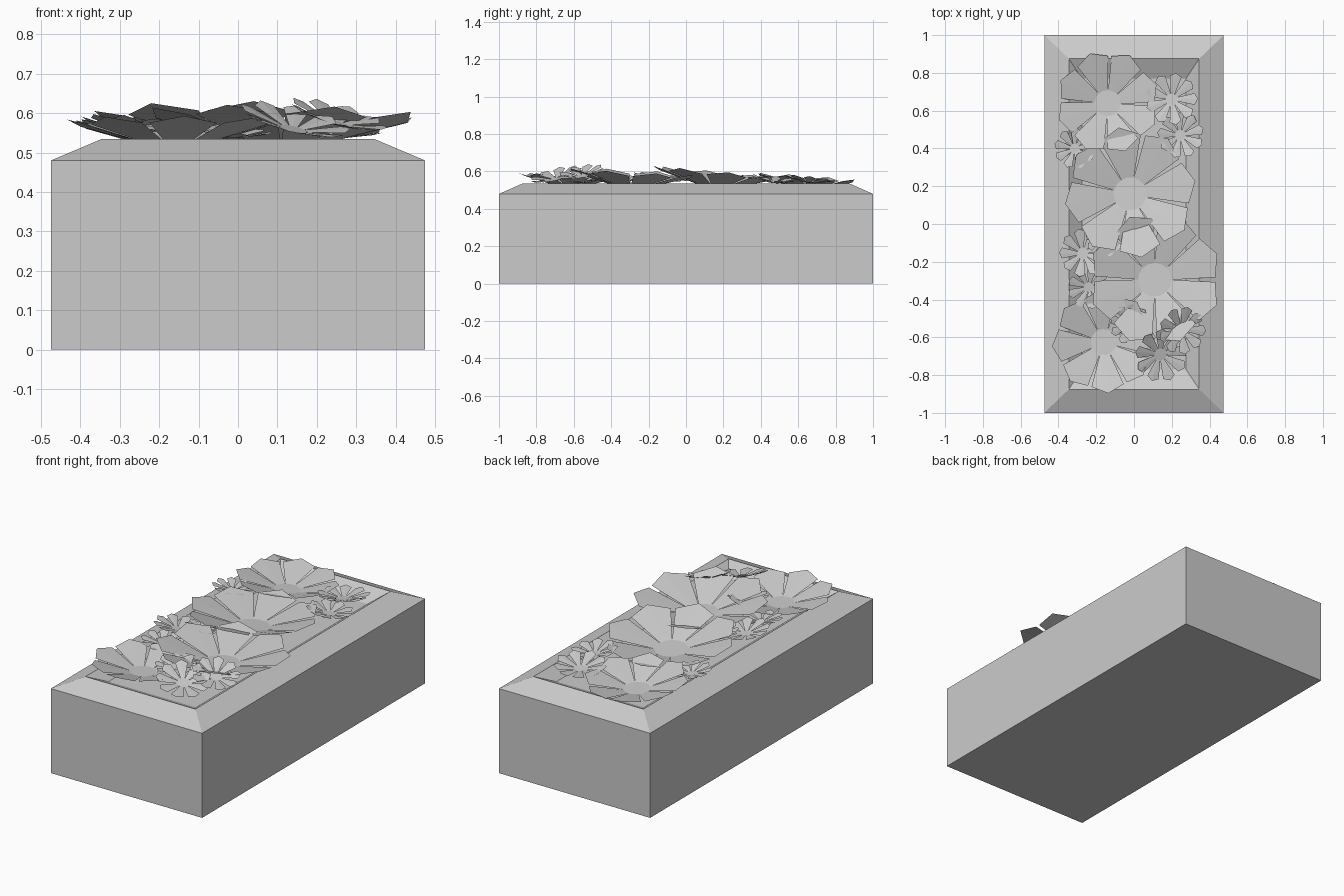
import bpy, math
from mathutils import Euler, Vector

if "Cube" in bpy.data.objects:
    bpy.data.objects.remove(bpy.data.objects["Cube"])


def mesh_object(name, verts, faces):
    mesh = bpy.data.meshes.new(name)
    mesh.from_pydata(verts, [], faces)
    mesh.update()
    obj = bpy.data.objects.new(name, mesh)
    bpy.context.collection.objects.link(obj)
    return obj


# Planter box: stacked rectangles form walls, sloped rim and recessed bed
rings = [(0.475, 1.0, 0.0), (0.475, 1.0, 0.48),
         (0.345, 0.875, 0.535), (0.275, 0.77, 0.485)]
verts, faces = [], [(3, 2, 1, 0)]
for x, y, z in rings:
    verts += [(-x, -y, z), (x, -y, z), (x, y, z), (-x, y, z)]
for r in range(len(rings) - 1):
    for i in range(4):
        j = (i + 1) % 4
        faces.append((4 * r + i, 4 * r + j, 4 * r + 4 + j, 4 * r + 4 + i))
last = 4 * (len(rings) - 1)
faces.append(tuple(range(last, last + 4)))
mesh_object("planter_box", verts, faces)


def flower(name, loc, radius, petals, fill, core, slope, tilt, spin):
    """Shallow cup of creased, pointed petals round a flat centre."""
    rot = Euler((math.radians(tilt[0]), math.radians(tilt[1]), 0)).to_matrix()
    rise = math.tan(math.radians(slope))
    step = 2 * math.pi / petals
    verts, faces = [], []

    def add(rad, ang, lift=0.0):
        z = max(rad - core, 0) * radius * rise + lift * radius
        p = Vector((rad * radius * math.cos(ang), rad * radius * math.sin(ang), z))
        verts.append(rot @ p + Vector(loc))
        return len(verts) - 1

    centre = []
    for k in range(petals):
        a = math.radians(spin) + k * step
        half = step / 2
        b0, bm, b1 = add(core, a - half), add(core, a), add(core, a + half)
        s0, s1 = add(0.9, a - half * fill), add(0.9, a + half * fill)
        tip = add(1.0, a, 0.03)
        faces += [(b0, s0, tip, bm), (bm, tip, s1, b1)]
        centre += [b0, bm]
    faces.append(tuple(centre))
    return mesh_object(name, verts, faces)


# Large blossoms: location, radius, tilt, spin
large = [((-0.02, 0.16, 0.52), 0.35, (-5, 0), 10),
         ((0.11, -0.295, 0.52), 0.355, (-3, 1), 22),
         ((-0.14, 0.64, 0.51), 0.275, (-4, 1), 20),
         ((-0.16, -0.625, 0.52), 0.275, (-2, 0), 5)]
for i, (loc, r, tilt, spin) in enumerate(large):
    flower(f"large_flower_{i + 1}", loc, r, 8, 0.9, 0.25, 15, tilt, spin)

# Small blossoms tucked between the large ones
small = [((0.20, 0.66, 0.54), 0.14, (-6, -3), 0),
         ((0.245, 0.47, 0.54), 0.125, (-5, 5), 15),
         ((-0.315, 0.40, 0.55), 0.11, (-4, 4), 8),
         ((-0.27, -0.155, 0.555), 0.13, (-6, 5), 20),
         ((-0.24, -0.335, 0.545), 0.115, (3, 5), 0),
         ((-0.16, -0.08, 0.55), 0.10, (-8, 6), 10),
         ((-0.02, -0.53, 0.54), 0.11, (6, 4), 5),
         ((0.14, -0.69, 0.56), 0.145, (13, 13), 12),
         ((0.25, -0.56, 0.575), 0.13, (11, 15), 0)]
for i, (loc, r, tilt, spin) in enumerate(small):
    flower(f"small_flower_{i + 1}", loc, r, 9, 0.72, 0.22, 12, tilt, spin)
